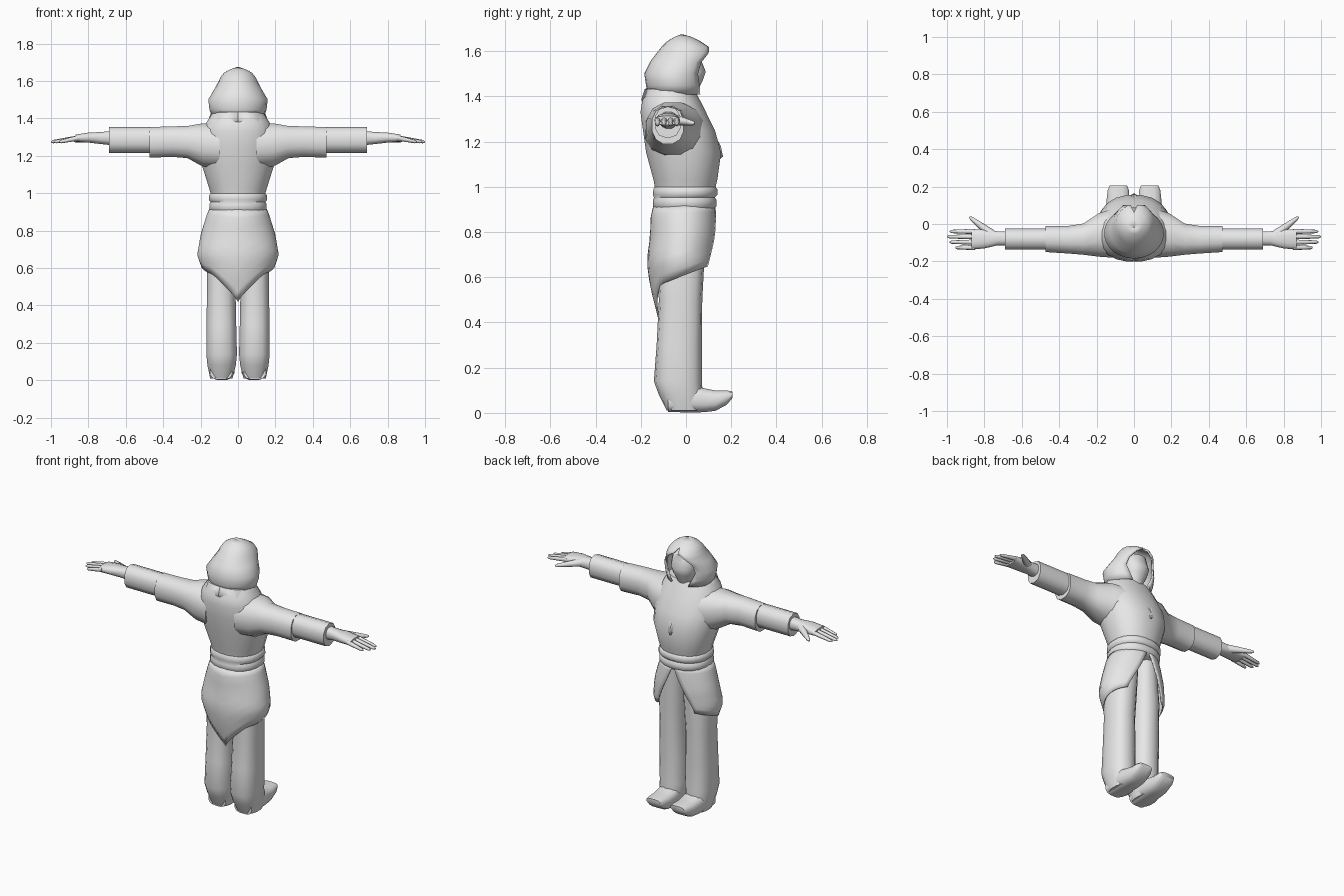
import bpy, bmesh, math
from mathutils import Vector

if "Cube" in bpy.data.objects:
    bpy.data.objects.remove(bpy.data.objects["Cube"], do_unlink=True)

cloth = bpy.data.materials.new("pale_grey")
cloth.use_nodes = True
GREY = (0.8, 0.8, 0.8, 1)
cloth.diffuse_color = GREY
cloth.node_tree.nodes["Principled BSDF"].inputs["Base Color"].default_value = GREY


def grid(name, rows, closed=True, mirror=False, thick=0):
    """Skin a list of point rows; closed rows also get end caps."""
    bm = bmesh.new()
    vs = [[bm.verts.new(p) for p in row] for row in rows]
    n = len(vs[0])
    for a, b in zip(vs, vs[1:]):
        for i in range(n if closed else n - 1):
            j = (i + 1) % n
            bm.faces.new((a[i], a[j], b[j], b[i]))
    if closed:
        bm.faces.new(vs[0])
        bm.faces.new(vs[-1])
    bmesh.ops.remove_doubles(bm, verts=bm.verts, dist=0.0005)
    bmesh.ops.recalc_face_normals(bm, faces=bm.faces)
    me = bpy.data.meshes.new(name)
    bm.to_mesh(me)
    bm.free()
    me.materials.append(cloth)
    ob = bpy.data.objects.new(name, me)
    bpy.context.collection.objects.link(ob)
    bpy.ops.object.select_all(action="DESELECT")
    ob.select_set(True)
    bpy.context.view_layer.objects.active = ob
    bpy.ops.object.shade_smooth_by_angle(angle=math.radians(50))
    if thick:
        m = ob.modifiers.new("thickness", "SOLIDIFY")
        m.thickness, m.offset = thick, 0
    if mirror:
        ob.modifiers.new("mirror", "MIRROR")
    return ob


def loft(name, axis, rings, sides=14, power=1.0, mirror=False):
    """Rings are (position, low a, high a, low b, high b) across the axis."""
    rows = []
    for pos, a0, a1, b0, b1 in rings:
        row = []
        for k in range(sides):
            t = 2 * math.pi * (k + 0.5) / sides
            c, s = math.cos(t), math.sin(t)
            c = math.copysign(abs(c) ** power, c)
            s = math.copysign(abs(s) ** power, s)
            a, b = (a0 + a1) / 2 + c * (a1 - a0) / 2, (b0 + b1) / 2 + s * (b1 - b0) / 2
            row.append({"x": (pos, a, b), "y": (a, pos, b), "z": (a, b, pos)}[axis])
        rows.append(row)
    return grid(name, rows, mirror=mirror)


def body(name, rings):
    """Centred upright loft from (height, half width, back, front)."""
    return loft(name, "z", [(z, -w, w, b, f) for z, w, b, f in rings], 20, 0.9)


def rod(name, start, end, r0, r1, mirror=True):
    """Tapered finger with a rounded tip."""
    a, b = Vector(start), Vector(end)
    q = (b - a).to_track_quat("Z", "Y")
    rows = []
    for t, r in ((0, r0), (0.5, (r0 + r1) / 2), (0.92, r1), (1, r1 * 0.4)):
        rows.append([a.lerp(b, t) + q @ Vector((r * math.cos(k * math.pi / 4),
                     r * math.sin(k * math.pi / 4), 0)) for k in range(8)])
    return grid(name, rows, mirror=mirror)


def lookup(table, x):
    """Linear interpolation over rows sorted by descending first value."""
    for p, q in zip(table, table[1:]):
        if x >= q[0]:
            t = min(1, max(0, (x - p[0]) / (q[0] - p[0])))
            return [u + (v - u) * t for u, v in zip(p[1:], q[1:])]
    return table[-1][1:]


# Tunic and waist sash
body("tunic", [(0.97, 0.14, -0.135, 0.125), (1.03, 0.157, -0.145, 0.14),
               (1.15, 0.195, -0.178, 0.157), (1.25, 0.2, -0.192, 0.13),
               (1.33, 0.19, -0.203, 0.09), (1.38, 0.17, -0.195, 0.065),
               (1.425, 0.14, -0.17, 0.04)])
body("sash", [(0.895, 0.14, -0.135, 0.12), (0.915, 0.155, -0.148, 0.137),
              (0.94, 0.155, -0.148, 0.137), (0.953, 0.148, -0.143, 0.13),
              (0.965, 0.158, -0.148, 0.142), (0.99, 0.156, -0.146, 0.14),
              (1.005, 0.142, -0.136, 0.128)])

# Collar folds crossing down the chest to a point
collar_path = [(0, -0.18, 1.42), (0.1, -0.15, 1.42), (0.145, -0.06, 1.41),
               (0.118, 0.03, 1.36), (0.065, 0.095, 1.27), (0, 0.15, 1.17)]
rows = []
for x, y, z in collar_path:
    rows.append([(x * 0.8, y * 0.85 + 0.005, z + 0.02), (x, y, z + 0.01),
                 (x * 1.1, y * 1.08, z - 0.035), (x * 1.05, y, z - 0.045)])
grid("collar", rows, closed=False, mirror=True, thick=0.008)

# Hood with a face opening: height, half width, back, front, opening half angle
rows = []
for z, w, back, front, gap in [(1.41, 0.135, -0.165, 0.07, 25), (1.45, 0.148, -0.172, 0.075, 32),
                               (1.5, 0.155, -0.18, 0.08, 40), (1.55, 0.125, -0.155, 0.1, 44),
                               (1.59, 0.103, -0.125, 0.115, 32), (1.615, 0.092, -0.105, 0.1, 10),
                               (1.64, 0.072, -0.08, 0.06, 0), (1.658, 0.04, -0.05, 0.025, 0),
                               (1.67, 0.002, -0.02, -0.018, 0)]:
    g, row = math.radians(gap), []
    for k in range(21):
        t = g + (2 * math.pi - 2 * g) * k / 20
        row.append((w * math.sin(t), (back + front) / 2 + (front - back) / 2 * math.cos(t), z))
    rows.append(row)
grid("hood", rows, closed=False, thick=0.01)
body("face", [(1.38, 0.05, -0.08, 0.035), (1.43, 0.055, -0.08, 0.055), (1.47, 0.07, -0.08, 0.075),
              (1.51, 0.08, -0.08, 0.088), (1.55, 0.08, -0.08, 0.072), (1.59, 0.07, -0.07, 0.065),
              (1.61, 0.04, -0.05, 0.03)])

# Skirt split at the front, with a pointed tail at the back
flare = [(0.92, 0.148, -0.14, 0.125), (0.88, 0.165, -0.152, 0.13), (0.78, 0.195, -0.155, 0.133),
         (0.67, 0.215, -0.17, 0.125), (0.56, 0.175, -0.155, 0.115), (0.42, 0.14, -0.12, 0.1)]
rows = []
for r in range(10):
    t, row = r / 9, []
    g = 0.03 + 0.62 * t
    for k in range(37):
        ang = g + (2 * math.pi - 2 * g) * k / 36
        c, s = math.cos(ang), math.sin(ang)
        hem = 0.605 + 0.055 * c
        if c < 0:
            hem = min(hem, 0.42 + 0.15 * abs(s) ** 0.8 + 0.05 * s * s)
        z = 0.92 + (hem - 0.92) * t
        w, back, front = lookup(flare, z)
        row.append((w * s, (back + front) / 2 + (front - back) / 2 * c, z))
    rows.append(row)
grid("skirt", rows, closed=False, thick=0.008)

# Trouser legs and shoes
loft("leg", "z", [(0.92, 0.0, 0.13, -0.11, 0.09), (0.65, 0.004, 0.168, -0.128, 0.08),
                  (0.5, 0.012, 0.167, -0.12, 0.072), (0.3, 0.008, 0.17, -0.13, 0.07),
                  (0.14, 0.004, 0.171, -0.142, 0.07), (0.08, 0.01, 0.165, -0.12, 0.075),
                  (0.01, 0.028, 0.15, -0.085, 0.07)], 14, 0.8, True)
loft("shoe", "y", [(-0.08, 0.03, 0.15, 0.003, 0.09), (0.03, 0.018, 0.155, 0, 0.125),
                   (0.08, 0.02, 0.152, 0.002, 0.11), (0.13, 0.022, 0.148, 0.008, 0.1),
                   (0.18, 0.026, 0.142, 0.035, 0.1), (0.205, 0.036, 0.132, 0.065, 0.095)],
     12, 0.7, True)

# Wide upper sleeves over narrower cuffs
loft("upper_sleeve", "x", [(0.1, -0.185, 0.09, 1.13, 1.37), (0.19, -0.178, 0.06, 1.14, 1.377),
                           (0.27, -0.167, 0.005, 1.185, 1.362), (0.35, -0.16, -0.008, 1.192, 1.36),
                           (0.472, -0.152, -0.008, 1.188, 1.356)], 12, 0.85, True)
loft("cuff", "x", [(0.45, -0.14, -0.022, 1.215, 1.355), (0.69, -0.14, -0.022, 1.215, 1.355)],
     10, 0.85, True)

# Hands
loft("palm", "x", [(0.67, -0.115, -0.04, 1.255, 1.335), (0.73, -0.115, -0.038, 1.262, 1.328),
                   (0.8, -0.132, -0.028, 1.27, 1.325), (0.87, -0.138, -0.026, 1.273, 1.314)],
     12, 0.8, True)
for finger, y, tip in (("little", -0.126, 0.955), ("ring", -0.097, 0.985),
                       ("middle", -0.068, 1.0), ("index", -0.04, 0.985)):
    rod(finger + "_finger", (0.85, y, 1.296), (tip, y, 1.274), 0.014, 0.009)
rod("thumb", (0.76, -0.055, 1.298), (0.88, 0.038, 1.28), 0.025, 0.01)
